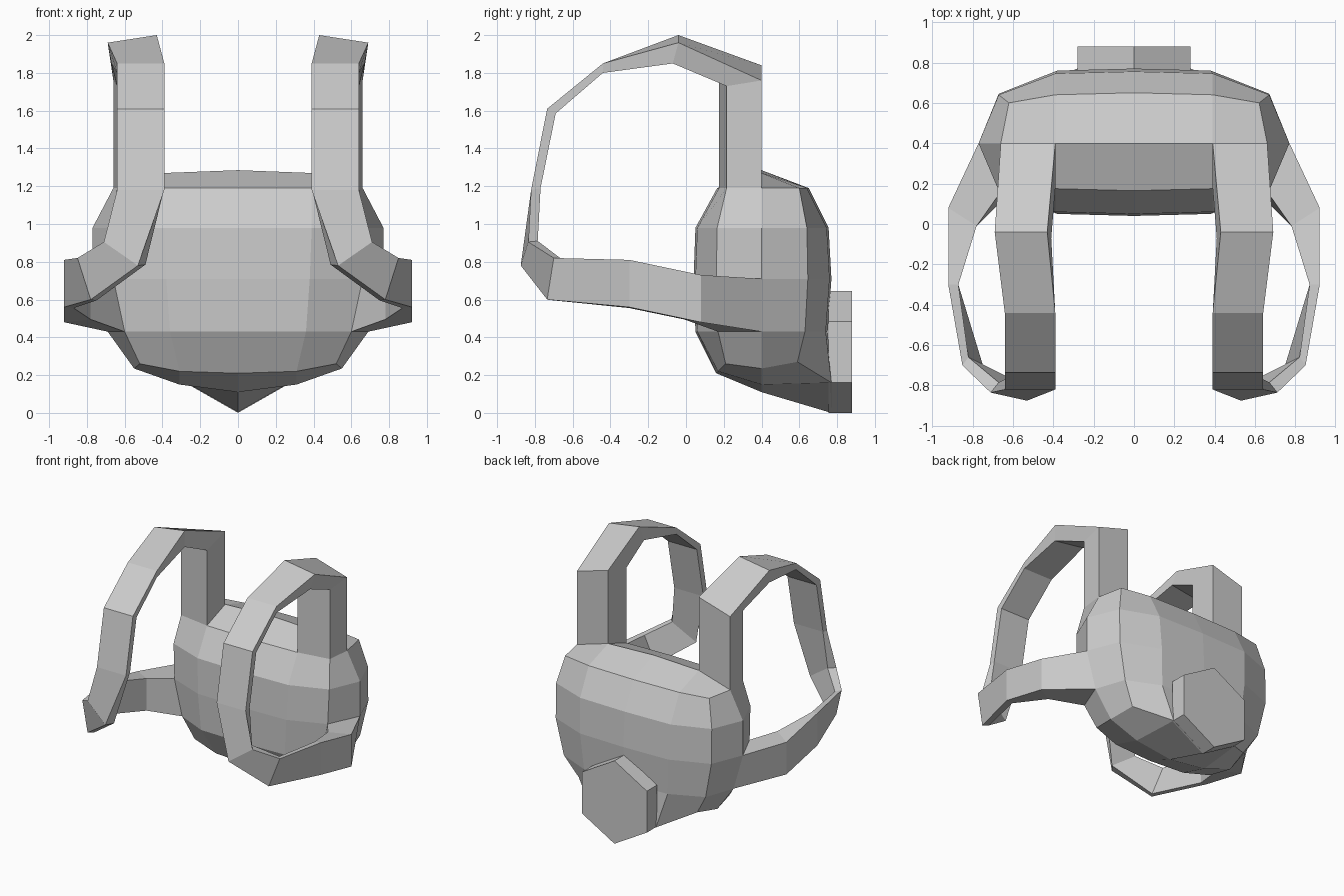
import bpy
import bmesh
import math
from mathutils import Vector

default_cube = bpy.data.objects.get("Cube")
if default_cube:
    bpy.data.objects.remove(default_cube, do_unlink=True)

# Single neutral grey for the whole pack
grey = bpy.data.materials.new("plain_grey")
grey.use_nodes = True
GREY_COLOUR = (0.6, 0.6, 0.6, 1.0)
grey.diffuse_color = GREY_COLOUR
grey.node_tree.nodes["Principled BSDF"].inputs["Base Color"].default_value = GREY_COLOUR


def finish(name, bm, mirrored=False):
    """Turn a bmesh into a flat shaded object, optionally mirrored across x."""
    bmesh.ops.recalc_face_normals(bm, faces=bm.faces[:])
    mesh = bpy.data.meshes.new(name)
    bm.to_mesh(mesh)
    bm.free()
    mesh.materials.append(grey)
    obj = bpy.data.objects.new(name, mesh)
    bpy.context.collection.objects.link(obj)
    if mirrored:
        mirror = obj.modifiers.new("mirror", 'MIRROR')
        mirror.use_axis[0] = True
        mirror.merge_threshold = 0.001
    return obj


def add_ring(bm, points):
    return [bm.verts.new(p) for p in points]


def bridge(bm, lower, upper, closed):
    """Join two rings of equal length with quads."""
    count = len(lower)
    for i in range(count if closed else count - 1):
        j = (i + 1) % count
        bm.faces.new((lower[i], lower[j], upper[j], upper[i]))


def cap(bm, ring, centre, middle):
    """Close a half ring with four quads around a centre line."""
    c, m = bm.verts.new(centre), bm.verts.new(middle)
    bm.faces.new((ring[0], ring[1], m, c))
    bm.faces.new((ring[1], ring[2], ring[3], m))
    bm.faces.new((m, ring[3], ring[4], ring[5]))
    bm.faces.new((c, m, ring[5], ring[6]))


MID_Y = 0.40


def half_ring(z, front_y, mid_x, front_corner, side_x, back_corner, back_y):
    """Half outline of the bag, from front centre round to back centre."""
    return [(0, front_y, z), (mid_x, front_y + 0.01, z), (*front_corner, z),
            (side_x, MID_Y, z), (*back_corner, z),
            (mid_x, back_y - 0.01, z), (0, back_y, z)]


# Bag body, lofted upwards from the base
base_ring = [(0, 0.16, 0.21), (0.31, 0.17, 0.22), (0.52, 0.21, 0.26),
             (0.55, MID_Y, 0.235), (0.51, 0.59, 0.27),
             (0.28, 0.77, 0.16), (0, 0.77, 0)]
outlines = [
    base_ring,
    half_ring(0.43, 0.05, 0.36, (0.60, 0.17), 0.69, (0.61, 0.63), 0.75),
    half_ring(0.71, 0.04, 0.38, (0.66, 0.16), 0.77, (0.67, 0.645), 0.77),
    half_ring(0.98, 0.05, 0.39, (0.67, 0.165), 0.77, (0.67, 0.64), 0.755),
    half_ring(1.19, 0.165, 0.39, (0.64, 0.215), 0.66, (0.62, 0.60), 0.65),
]
bm = bmesh.new()
rings = [add_ring(bm, outline) for outline in outlines]
for lower, upper in zip(rings, rings[1:]):
    bridge(bm, lower, upper, closed=False)
cap(bm, rings[0], (0, MID_Y, 0.11), (0.31, MID_Y, 0.15))
cap(bm, rings[-1], (0, MID_Y, 1.285), (0.39, MID_Y, 1.27))
finish("bag_body", bm, mirrored=True)


def section(edge_a, edge_b, inward):
    """Strap cross-section: two outer edges and the same edges pushed inward."""
    a, b, push = Vector(edge_a), Vector(edge_b), Vector(inward)
    return [a, b, b + push, a + push]


def flat_section(y, z, inward):
    """Cross-section of the straight front part of the strap."""
    return section((0.39, y, z), (0.64, y, z), inward)


# Shoulder straps: up from the shoulder, over, down the front, back to the side
strap_sections = [
    [(0.39, MID_Y, 1.27), (0.66, MID_Y, 1.19), (0.64, 0.215, 1.19), (0.39, 0.175, 1.19)],
    [(0.39, MID_Y, 1.84), (0.66, MID_Y, 1.76), (0.64, 0.215, 1.73), (0.39, 0.175, 1.775)],
    section((0.43, -0.04, 2.0), (0.69, -0.04, 1.96), (-0.02, -0.03, -0.11)),
    flat_section(-0.44, 1.85, (0, 0, -0.05)),
    flat_section(-0.735, 1.61, (0, 0.045, -0.025)),
    flat_section(-0.82, 1.18, (0, 0.05, 0.01)),
    section((0.53, -0.875, 0.78), (0.71, -0.835, 0.905), (-0.04, 0.05, 0.005)),
    section((0.78, -0.735, 0.60), (0.85, -0.70, 0.82), (-0.03, 0.04, -0.005)),
    section((0.92, -0.30, 0.56), (0.92, -0.30, 0.81), (-0.05, 0, -0.005)),
    section((0.92, 0.08, 0.48), (0.92, 0.08, 0.73), (-0.14, -0.09, 0.015)),
    [(0.69, MID_Y, 0.43), (0.77, MID_Y, 0.71), (0.66, 0.16, 0.71), (0.60, 0.17, 0.43)],
]
bm = bmesh.new()
rings = [add_ring(bm, points) for points in strap_sections]
for lower, upper in zip(rings, rings[1:]):
    bridge(bm, lower, upper, closed=True)
finish("shoulder_straps", bm, mirrored=True)

# Six-sided pad on the back
RADIUS, SIDES = 0.3225, 6
bm = bmesh.new()
pad_rings = []
for y in (0.755, 0.88):
    angles = [math.tau * i / SIDES for i in range(SIDES)]
    pad_rings.append(add_ring(bm, [(RADIUS * math.sin(t), y, RADIUS + RADIUS * math.cos(t))
                                   for t in angles]))
bridge(bm, pad_rings[0], pad_rings[1], closed=True)
for ring in pad_rings:
    bm.faces.new(ring)
finish("back_pad", bm)
